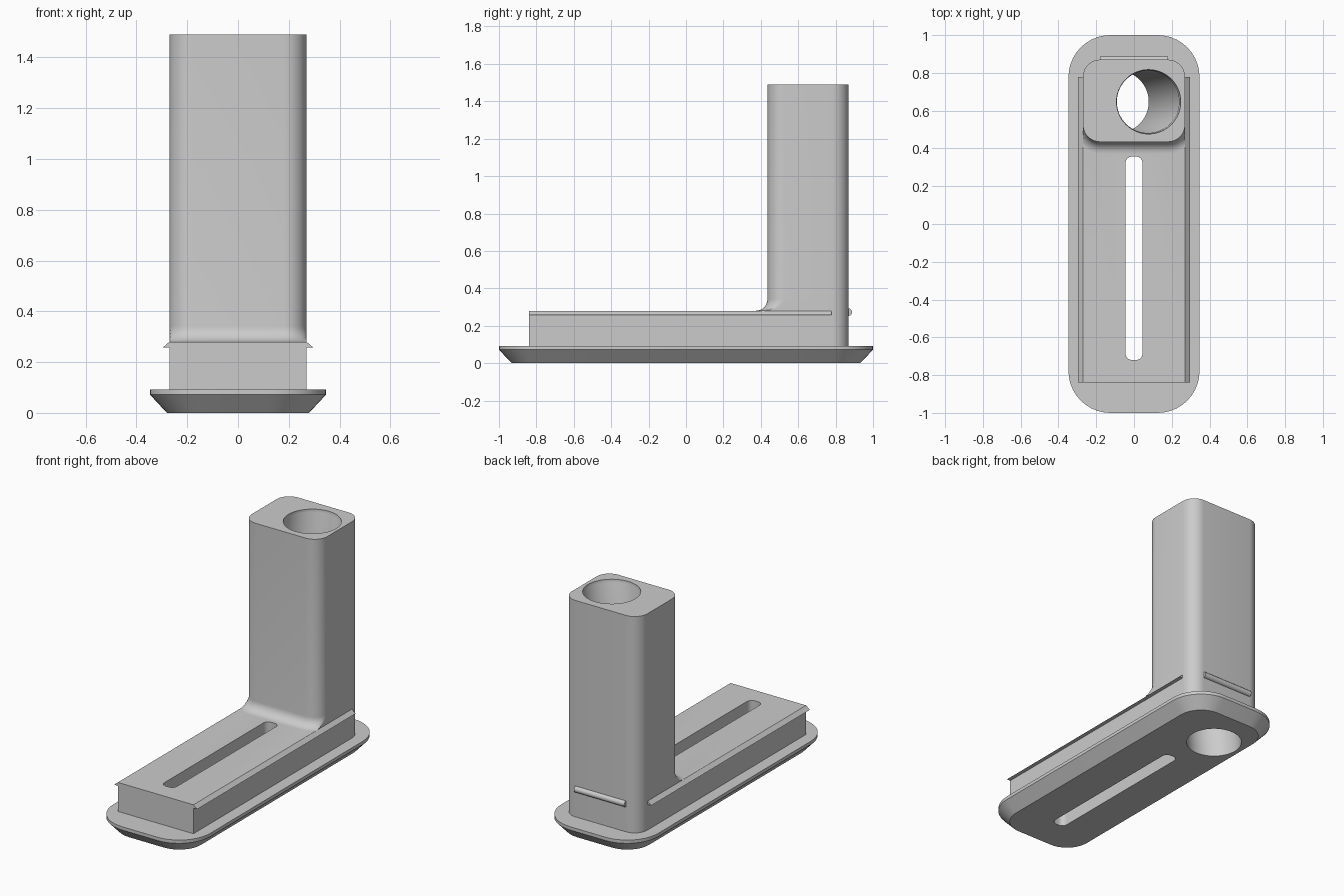
import bpy, bmesh
from math import sin, cos, pi, radians

if "Cube" in bpy.data.objects:
    bpy.data.objects.remove(bpy.data.objects["Cube"])

grey = bpy.data.materials.new("light grey")
grey.use_nodes = True
grey.diffuse_color = (0.6, 0.6, 0.6, 1)
grey.node_tree.nodes["Principled BSDF"].inputs["Base Color"].default_value = (0.6, 0.6, 0.6, 1)


def loft(name, rings):
    """Closed solid skinned through rings of equal point count."""
    bm = bmesh.new()
    loops = [[bm.verts.new(p) for p in ring] for ring in rings]
    n = len(loops[0])
    for low, high in zip(loops, loops[1:]):
        for i in range(n):
            j = (i + 1) % n
            bm.faces.new((low[i], low[j], high[j], high[i]))
    bm.faces.new(loops[0][::-1])
    bm.faces.new(loops[-1])
    bmesh.ops.remove_doubles(bm, verts=bm.verts, dist=1e-5)
    bmesh.ops.recalc_face_normals(bm, faces=bm.faces)
    mesh = bpy.data.meshes.new(name)
    bm.to_mesh(mesh)
    bm.free()
    obj = bpy.data.objects.new(name, mesh)
    bpy.context.collection.objects.link(obj)
    mesh.materials.append(grey)
    return obj


def rounded(hx, y0, y1, r, z, steps=10):
    """Rounded rectangle at height z."""
    pts = []
    corners = ((hx - r, y1 - r), (r - hx, y1 - r), (r - hx, y0 + r), (hx - r, y0 + r))
    for q, (cx, cy) in enumerate(corners):
        for k in range(steps + 1):
            a = (q + k / steps) * pi / 2
            pts.append((cx + r * cos(a), cy + r * sin(a), z))
    return pts


def circle(x, y, r, z, n=64):
    return [(x + r * cos(2 * pi * i / n), y + r * sin(2 * pi * i / n), z) for i in range(n)]


def boolean(target, tool, operation):
    mod = target.modifiers.new(operation.lower(), "BOOLEAN")
    mod.object, mod.operation, mod.solver = tool, operation, "EXACT"
    bpy.ops.object.select_all(action="DESELECT")
    bpy.context.view_layer.objects.active = target
    target.select_set(True)
    bpy.ops.object.modifier_apply(modifier=mod.name)
    bpy.data.objects.remove(tool)


W, FRONT, BACK, R = 0.27, 0.435, 0.87, 0.09
DECK, TOP, FILLET = 0.28, 1.49, 0.062

# Flange with a bevelled underside
stand = loft("stand", [rounded(0.28, -0.932, 0.932, 0.155, 0),
                       rounded(0.347, -1, 1, 0.222, 0.072),
                       rounded(0.347, -1, 1, 0.222, 0.093)])


# Long body: square front, back corners matching the column
def body_ring(z):
    arcs = rounded(W, FRONT, BACK, R, z)[:22]
    return arcs + [(-W, -0.84, z), (W, -0.84, z)]


body = loft("body", [body_ring(0.05), body_ring(DECK)])


# Column with a concave fillet that fades out at the body sides
def column_ring(z, grow):
    ring = rounded(W, FRONT, BACK, R, z)
    scale = (R + grow) / R
    cx, cy = W - R, FRONT + R
    for i in range(22, 44):
        x, y, _ = ring[i]
        side = -1 if x < 0 else 1
        x = side * min(W, cx + (abs(x) - cx) * scale)
        ring[i] = (x, cy + (y - cy) * scale, z)
    return ring


rings = []
for k in range(9):
    a = k / 8 * pi / 2
    rings.append(column_ring(DECK + FILLET * (1 - cos(a)), FILLET * (1 - sin(a))))
rings.append(column_ring(TOP, 0))
column = loft("column", rings)

boolean(stand, body, "UNION")
boolean(stand, column, "UNION")

# Slot through the deck and leaning bore through the column
slot = loft("slot_cutter", [rounded(0.045, -0.72, 0.357, 0.035, z) for z in (-0.1, 0.4)])
boolean(stand, slot, "DIFFERENCE")


def bore_ring(z, r):
    return circle(-0.087 + 0.1645 * z / TOP, 0.647, r, z)


bore = loft("bore_cutter", [bore_ring(-0.1, 0.165), bore_ring(1.46, 0.165),
                            bore_ring(1.47, 0.17), bore_ring(1.6, 0.17)])
boolean(stand, bore, "DIFFERENCE")

# Wedge-shaped snap ridges along both sides
for side, label in ((1, "left"), (-1, "right")):
    section = ((0.26, DECK), (W, DECK), (0.296, 0.258), (0.26, 0.258))
    loft(label + "_ridge", [[(side * x, y, z) for x, z in section] for y in (-0.84, 0.777)])

# Rounded snap bar on the back
loft("back_bar", [[(x, BACK - 0.002 + 0.02 * cos(a), 0.273 + 0.02 * sin(a))
                   for a in (2 * pi * i / 20 for i in range(20))] for x in (-0.18, 0.18)])

# Smooth the curved faces, keep the edges crisp
for obj in bpy.context.collection.objects:
    if obj.type == "MESH" and grey.name in obj.data.materials:
        bpy.ops.object.select_all(action="DESELECT")
        obj.select_set(True)
        bpy.context.view_layer.objects.active = obj
        bpy.ops.object.shade_smooth_by_angle(angle=radians(30))
